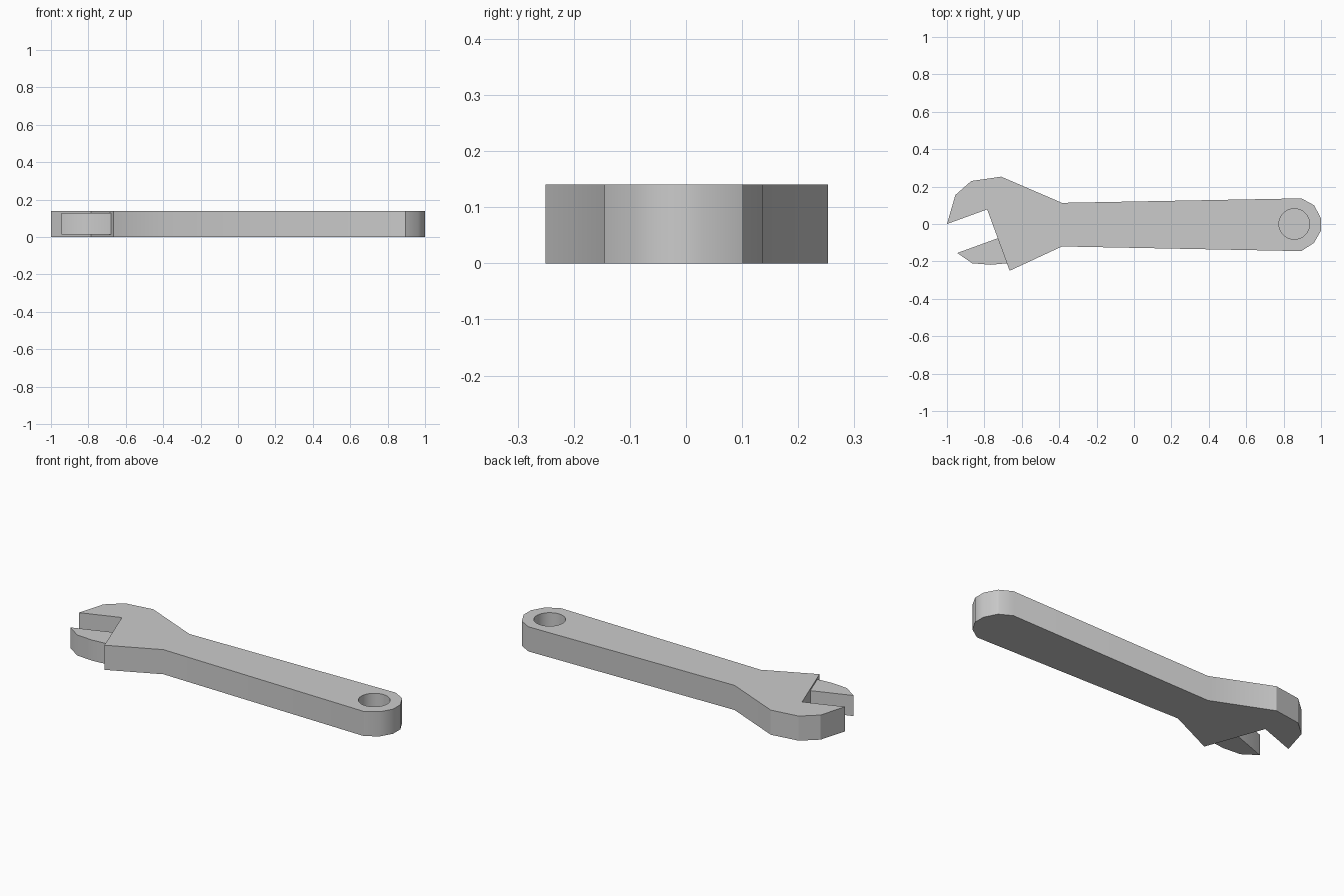
import bpy, bmesh, math

cube = bpy.data.objects.get("Cube")
if cube:
    bpy.data.objects.remove(cube, do_unlink=True)

THICK = 0.14

steel = bpy.data.materials.new("grey steel")
steel.use_nodes = True
color = (0.6, 0.6, 0.6, 1)
steel.diffuse_color = color
steel.node_tree.nodes["Principled BSDF"].inputs["Base Color"].default_value = color


def plate(name, outline, bottom, top):
    """Extrude a flat outline between two heights."""
    bm = bmesh.new()
    base = bm.faces.new([bm.verts.new((x, y, bottom)) for x, y in outline])
    up = bmesh.ops.extrude_face_region(bm, geom=[base], use_keep_orig=True)
    for v in up["geom"]:
        if isinstance(v, bmesh.types.BMVert):
            v.co.z = top
    bmesh.ops.recalc_face_normals(bm, faces=bm.faces[:])
    mesh = bpy.data.meshes.new(name)
    bm.to_mesh(mesh)
    bm.free()
    obj = bpy.data.objects.new(name, mesh)
    bpy.context.collection.objects.link(obj)
    mesh.materials.append(steel)
    return obj


def smooth(obj):
    bpy.ops.object.select_all(action='DESELECT')
    obj.select_set(True)
    bpy.context.view_layer.objects.active = obj
    bpy.ops.object.shade_smooth_by_angle(angle=math.radians(31))


# Body: fixed jaw, shoulders, handle and faceted end in one outline
body = plate("wrench_body", [
    (-1, 0), (-0.955, 0.155), (-0.87, 0.23), (-0.71, 0.253),
    (-0.385, 0.113), (0.895, 0.137), (0.963, 0.1), (1, 0.03),
    (1, -0.035), (0.963, -0.1), (0.895, -0.145), (-0.385, -0.12),
    (-0.665, -0.25), (-0.785, 0.078)], 0, THICK)

# Hanging hole, open at the top and closed underneath
ring = [math.tau * i / 32 for i in range(32)]
hole = plate("hole_cutter", [(0.857 + 0.082 * math.cos(a), 0.082 * math.sin(a))
                             for a in ring], 0.005, THICK + 0.1)
hole.hide_render = True
hole.hide_set(True)
cut = body.modifiers.new("hanging_hole", 'BOOLEAN')
cut.operation = 'DIFFERENCE'
cut.solver = 'EXACT'
cut.object = hole
bpy.context.view_layer.update()

# Bake the cut so the smoothing acts on the finished shape
graph = bpy.context.evaluated_depsgraph_get()
finished = bpy.data.meshes.new_from_object(body.evaluated_get(graph))
body.modifiers.clear()
body.data = finished
bpy.data.objects.remove(hole, do_unlink=True)
smooth(body)

# Sliding lower jaw, slightly thinner than the body and seated inside it
jaw = plate("sliding_jaw", [
    (-0.945, -0.155), (-0.725, -0.075), (-0.69, -0.075),
    (-0.66, -0.205), (-0.68, -0.21), (-0.765, -0.218), (-0.865, -0.21)],
    0.013, THICK - 0.01)
smooth(jaw)
